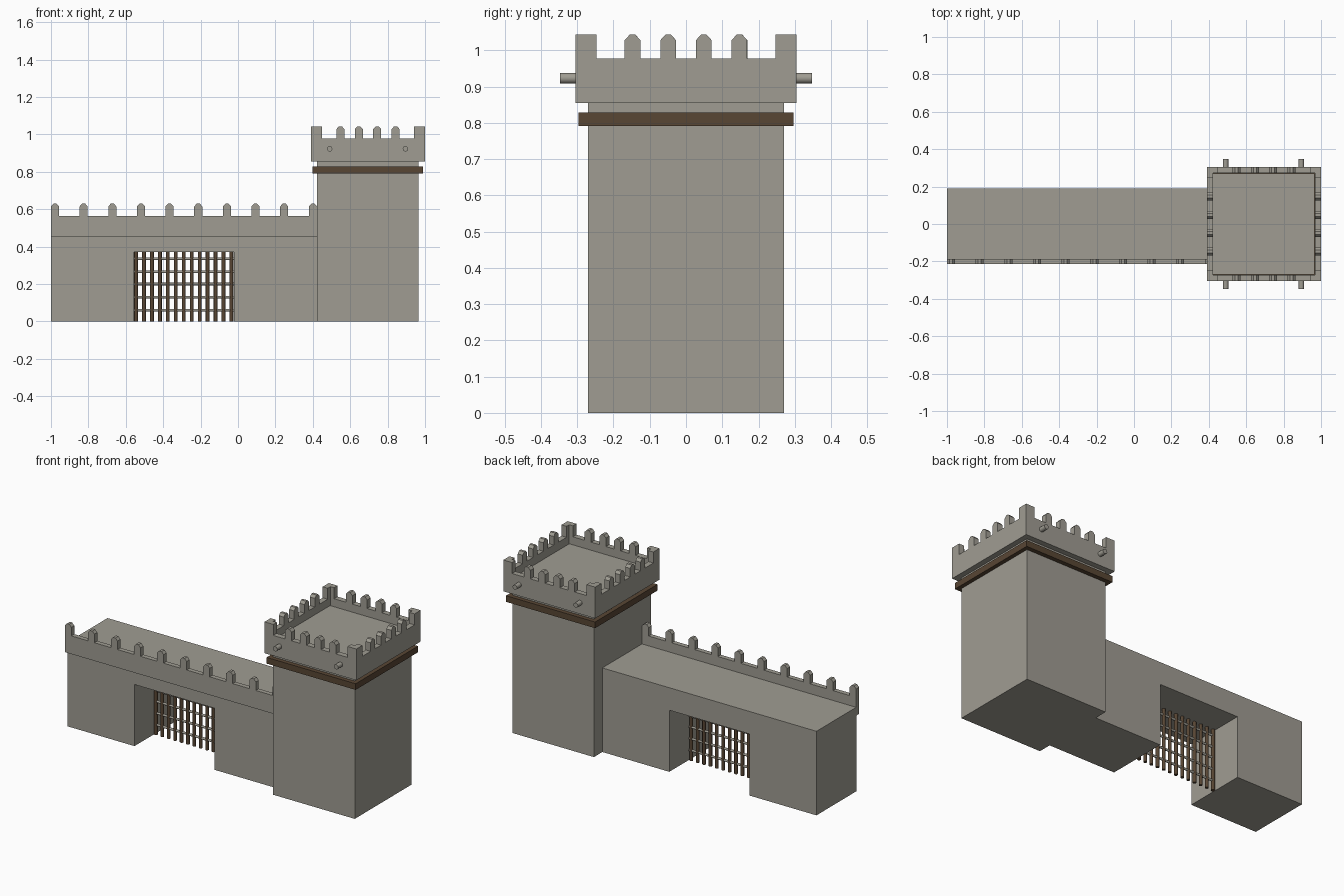
import bpy, bmesh, math
from mathutils import Matrix, Vector

if "Cube" in bpy.data.objects:
    bpy.data.objects.remove(bpy.data.objects["Cube"])


def material(name, rgb):
    m = bpy.data.materials.new(name)
    m.diffuse_color = (*rgb, 1)
    m.use_nodes = True
    m.node_tree.nodes["Principled BSDF"].inputs["Base Color"].default_value = m.diffuse_color
    return m


STONE = material("warm grey stone", (0.35, 0.335, 0.29))
WOOD = material("dark brown wood", (0.098, 0.061, 0.034))


def finish(name, bm, mat, smooth=False):
    bmesh.ops.recalc_face_normals(bm, faces=bm.faces)
    me = bpy.data.meshes.new(name)
    bm.to_mesh(me)
    bm.free()
    me.materials.append(mat)
    ob = bpy.data.objects.new(name, me)
    bpy.context.collection.objects.link(ob)
    if smooth:
        bpy.ops.object.select_all(action='DESELECT')
        ob.select_set(True)
        bpy.context.view_layer.objects.active = ob
        bpy.ops.object.shade_smooth_by_angle(angle=math.radians(50))
    return ob


def prism(bm, outline, direction):
    """Extrude a flat outline along a direction into a closed solid."""
    face = bm.faces.new([bm.verts.new(p) for p in outline])
    ext = bmesh.ops.extrude_face_region(bm, geom=[face], use_keep_orig=True)
    bmesh.ops.translate(bm, vec=direction,
                        verts=[v for v in ext['geom'] if isinstance(v, bmesh.types.BMVert)])


def box(bm, x0, x1, y0, y1, z0, z1):
    prism(bm, [(x0, y0, z0), (x1, y0, z0), (x1, y1, z0), (x0, y1, z0)], (0, 0, z1 - z0))


def rod(bm, a, b, r, sides=12):
    a, b = Vector(a), Vector(b)
    rot = (b - a).to_track_quat('Z', 'Y').to_matrix().to_4x4()
    bmesh.ops.create_cone(bm, cap_ends=True, segments=sides, radius1=r, radius2=r,
                          depth=(b - a).length, matrix=Matrix.Translation((a + b) / 2) @ rot)


def ring(bm, cx, outer, inner, z0, z1):
    """Square ring around the tower axis."""
    loops = []
    for h, z in ((outer, z0), (outer, z1), (inner, z1), (inner, z0)):
        loops.append([bm.verts.new((cx + sx * h, sy * h, z))
                      for sx, sy in ((-1, -1), (1, -1), (1, 1), (-1, 1))])
    for i in range(4):
        p, q = loops[i], loops[(i + 1) % 4]
        for j in range(4):
            k = (j + 1) % 4
            bm.faces.new((p[j], p[k], q[k], q[j]))


def merlon(bm, x, y0, y1, z, h=0.066, w=0.0215):
    """Upright block with a chamfered crown."""
    pts = [(-w, 0), (w, 0), (w, h - 0.015), (0.008, h), (-0.008, h), (-w, h - 0.015)]
    prism(bm, [(x + px, y0, z + pz) for px, pz in pts], (0, y1 - y0, 0))


# Gate wall with a passage through it
bm = bmesh.new()
GX0, GX1 = -0.555, -0.022
prism(bm, [(-1, -0.19, 0), (GX0, -0.19, 0), (GX0, -0.19, 0.37), (GX1, -0.19, 0.37),
           (GX1, -0.19, 0), (0.423, -0.19, 0), (0.423, -0.19, 0.505), (-1, -0.19, 0.505)],
      (0, 0.38, 0))
finish("gate_wall", bm, STONE)

# Wall parapet along the front edge
bm = bmesh.new()
box(bm, -1, 0.423, -0.215, -0.187, 0.455, 0.564)
for i in range(10):
    merlon(bm, -0.9785 + i * 0.1532, -0.215, -0.187, 0.564)
finish("wall_parapet", bm, STONE)

# Portcullis: upright wooden bars and cross rods
bm = bmesh.new()
for i in range(13):
    rod(bm, (-0.545 + i * 0.0425, 0, 0), (-0.545 + i * 0.0425, 0, 0.372), 0.010)
finish("gate_bars", bm, WOOD, True)
bm = bmesh.new()
for z in (0.06, 0.13, 0.20, 0.265, 0.335):
    rod(bm, (GX0, 0, z), (GX1, 0, z), 0.007)
finish("gate_cross_rods", bm, STONE, True)

# Tower body, with its top forming the deck
CX = 0.695
bm = bmesh.new()
box(bm, CX - 0.272, CX + 0.270, -0.27, 0.27, 0, 0.93)
finish("tower_body", bm, STONE)

# Wooden band under the battlements
bm = bmesh.new()
ring(bm, CX - 0.002, 0.296, 0.265, 0.791, 0.828)
finish("tower_band", bm, WOOD)

# Tower parapet: ring, corner posts, merlons on all four sides
bm = bmesh.new()
ring(bm, CX, 0.305, 0.272, 0.855, 0.977)
for sx in (-1, 1):
    for sy in (-1, 1):
        corner = [(0.305, 0.305), (0.247, 0.305), (0.247, 0.272),
                  (0.272, 0.272), (0.272, 0.247), (0.305, 0.247)]
        prism(bm, [(CX + sx * x, sy * y, 0.977) for x, y in corner], (0, 0, 0.066))
for side in range(4):
    part = bmesh.new()
    for i in range(4):
        merlon(part, -0.1475 + i * 0.0983, -0.305, -0.272, 0.977)
    part.transform(Matrix.Translation((CX, 0, 0)) @ Matrix.Rotation(side * math.pi / 2, 4, 'Z'))
    tmp = bpy.data.meshes.new("merlon_row")
    part.to_mesh(tmp)
    part.free()
    bm.from_mesh(tmp)
    bpy.data.meshes.remove(tmp)
finish("tower_parapet", bm, STONE)

# Round pegs on the front and back of the parapet
bm = bmesh.new()
for x in (0.49, 0.895):
    for s in (-1, 1):
        rod(bm, (x, s * 0.29, 0.923), (x, s * 0.347, 0.923), 0.0145, 16)
finish("parapet_pegs", bm, STONE, True)
